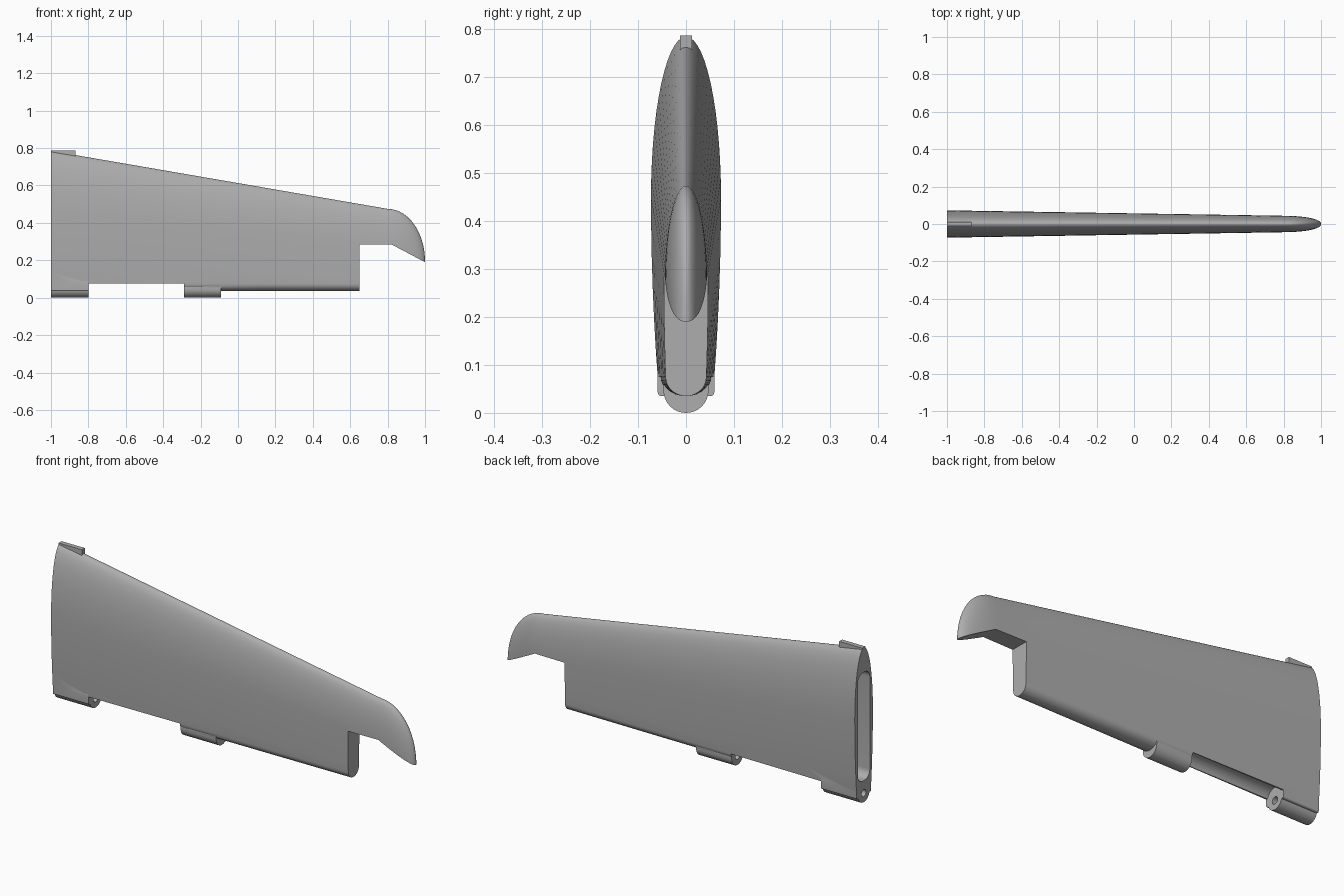
import bpy
import bmesh
from math import sin, cos, pi, sqrt

cube = bpy.data.objects.get("Cube")
if cube:
    bpy.data.objects.remove(cube, do_unlink=True)

grey = bpy.data.materials.new("plain grey")
grey.use_nodes = True
colour = (0.42, 0.42, 0.42, 1)
grey.diffuse_color = colour
grey.node_tree.nodes["Principled BSDF"].inputs["Base Color"].default_value = colour


def loft(name, rings):
    """Skin a list of equally sized rings and cap both ends."""
    bm = bmesh.new()
    rows = [[bm.verts.new(p) for p in ring] for ring in rings]
    n = len(rows[0])
    for a, b in zip(rows, rows[1:]):
        for i in range(n):
            j = (i + 1) % n
            bm.faces.new((a[i], a[j], b[j], b[i]))
    bm.faces.new(rows[0])
    bm.faces.new(rows[-1])
    bmesh.ops.recalc_face_normals(bm, faces=bm.faces)
    mesh = bpy.data.meshes.new(name)
    bm.to_mesh(mesh)
    bm.free()
    mesh.materials.append(grey)
    ob = bpy.data.objects.new(name, mesh)
    bpy.context.collection.objects.link(ob)
    return ob


def bar(name, profile, x0, x1):
    """Extrude a (y, z) profile along x."""
    return loft(name, [[(x, y, z) for y, z in profile] for x in (x0, x1)])


def rounded(hy, z0, z1, r, steps=8):
    """Rounded rectangle in (y, z), centred on y = 0."""
    pts = []
    corners = ((hy - r, z1 - r), (r - hy, z1 - r), (r - hy, z0 + r), (hy - r, z0 + r))
    for k, (cy, cz) in enumerate(corners):
        for i in range(steps + 1):
            a = (k + i / steps) * pi / 2
            pts.append((cy + r * cos(a), cz + r * sin(a)))
    return pts


def circle(r, z, n=32):
    return [(r * cos(2 * pi * i / n), z + r * sin(2 * pi * i / n)) for i in range(n)]


def box(hy, z0, z1):
    return [(-hy, z0), (hy, z0), (hy, z1), (-hy, z1)]


def wing_ring(x):
    """Half-elliptic nose on top, gently tapering sides, rounded lower edge."""
    t = min((x + 1) / 1.8, 1)
    top = 0.785 - 0.31 * t
    wide = 0.45 - 0.17 * t
    half = 0.073 - 0.029 * t
    taper = 0.19 - 0.12 * t
    if x > 0.8:
        f = sqrt(max(0, 1 - ((x - 0.8) / 0.2) ** 2))
        top = 0.193 + 0.282 * f
        wide = 0.11 + 0.17 * f
        half = 0.004 + 0.04 * f
    low, bottom = 0.075, 0.035
    side = []
    for i in range(15):
        a = pi / 2 * (1 - i / 14)
        side.append((half * cos(a), wide + (top - wide) * sin(a)))
    for i in range(1, 7):
        u = i / 6
        side.append((half * (1 - taper * u * u), wide + (low - wide) * u))
    edge = half * (1 - taper)
    for i in range(1, 9):
        a = pi / 2 * i / 8
        side.append((edge * cos(a), low - (low - bottom) * sin(a)))
    mirrored = [(-y, z) for y, z in side[-2:0:-1]]
    return [(x, y, z) for y, z in side + mirrored]


# Main surface with its curved tip
stations = [-1 + 0.3 * i for i in range(7)]
stations += [0.8 + 0.2 * sin(pi / 2 * i / 14) for i in range(1, 15)]
wing = loft("control_surface", [wing_ring(x) for x in stations])


def combine(tool, operation):
    mod = wing.modifiers.new("cut", "BOOLEAN")
    mod.operation = operation
    mod.solver = "EXACT"
    mod.object = tool
    bpy.context.view_layer.objects.active = wing
    bpy.ops.object.modifier_apply(modifier=mod.name)
    bpy.data.objects.remove(tool, do_unlink=True)


# Step and sloping underside of the tip
outline = [(0.65, -0.1), (0.65, 0.285), (0.82, 0.285), (1.0, 0.19), (1.1, 0.137), (1.1, -0.1)]
combine(loft("tip_cutter", [[(x, y, z) for x, z in outline] for y in (-0.2, 0.2)]), "DIFFERENCE")

# Open hinge bay with a concave groove
combine(bar("bay_cutter", box(0.2, -0.1, 0.075), -0.8, -0.29), "DIFFERENCE")
combine(bar("groove_cutter", circle(0.052, 0.06), -0.8, -0.29), "DIFFERENCE")

# Root skirt, hinge lugs and top rail
combine(bar("root_skirt", rounded(0.059, 0.035, 0.09, 0.008), -1, -0.8), "UNION")
for x0, x1 in ((-1, -0.8), (-0.29, -0.09)):
    combine(bar("hinge_lug", rounded(0.047, 0, 0.12, 0.0469), x0, x1), "UNION")
combine(bar("top_rail", box(0.012, 0.74, 0.787), -1, -0.87), "UNION")

# Hinge pin hole and recess in the root end
combine(bar("pin_cutter", circle(0.018, 0.046, 24), -1.1, -0.12), "DIFFERENCE")
combine(bar("recess_cutter", rounded(0.048, 0.11, 0.66, 0.04), -1.1, -0.85), "DIFFERENCE")

bpy.ops.object.select_all(action="DESELECT")
wing.select_set(True)
bpy.context.view_layer.objects.active = wing
bpy.ops.object.shade_smooth_by_angle(angle=pi / 6)
